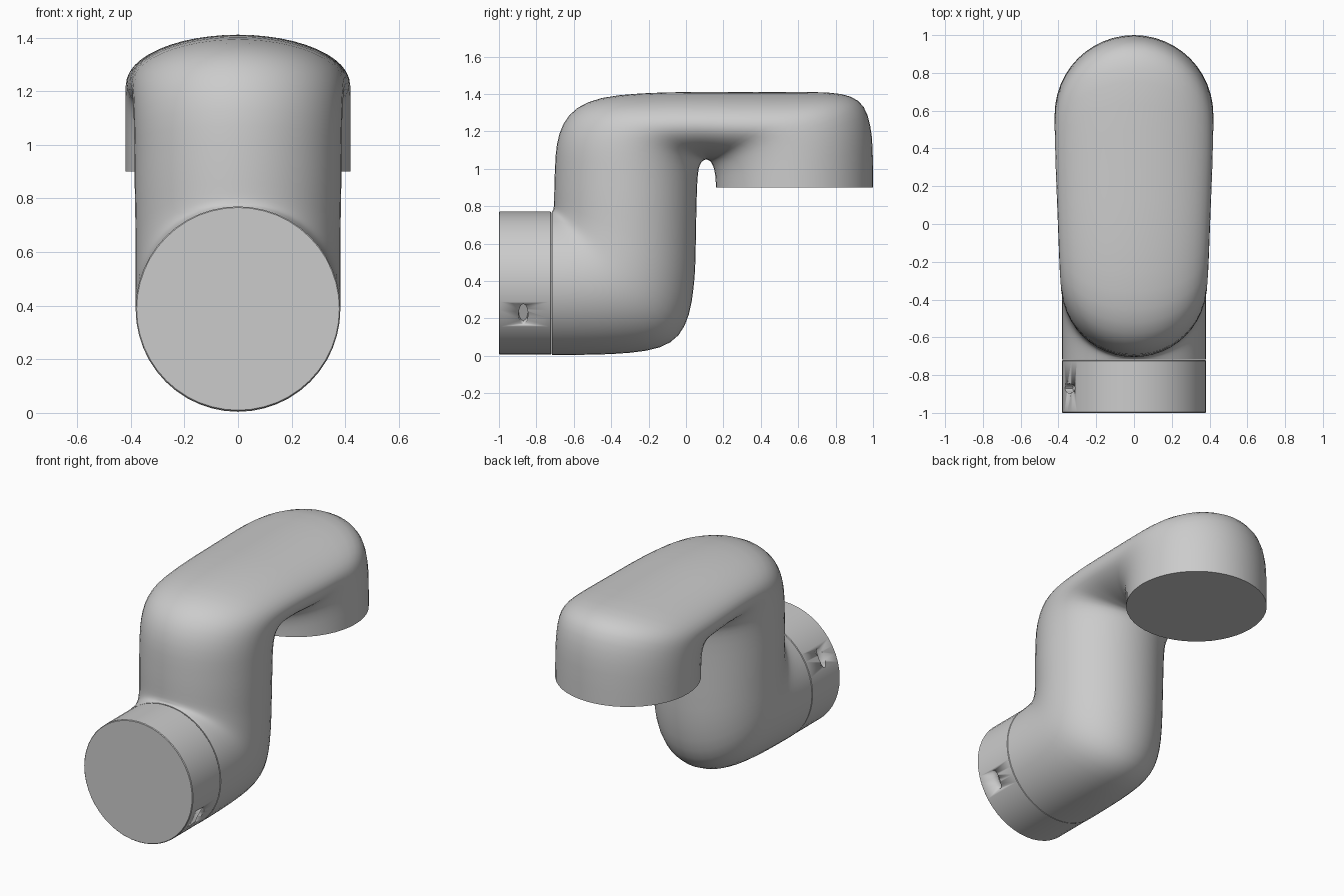
import bpy, bmesh, math
from mathutils import Vector, Matrix

if "Cube" in bpy.data.objects:
    bpy.data.objects.remove(bpy.data.objects["Cube"])

SEG = 48


def finish(name, bm, angle=35):
    bmesh.ops.recalc_face_normals(bm, faces=bm.faces[:])
    mesh = bpy.data.meshes.new(name)
    bm.to_mesh(mesh)
    bm.free()
    ob = bpy.data.objects.new(name, mesh)
    bpy.context.collection.objects.link(ob)
    bpy.ops.object.select_all(action='DESELECT')
    bpy.context.view_layer.objects.active = ob
    ob.select_set(True)
    bpy.ops.object.shade_smooth_by_angle(angle=math.radians(angle))
    return ob


def loft(sections):
    # each section: outer y, outer z, inner y, inner z, half width in x
    bm = bmesh.new()
    rings = []
    for ay, az, by, bz, w in sections:
        a, b = Vector((0, ay, az)), Vector((0, by, bz))
        mid, half = (a + b) / 2, (a - b) / 2
        rings.append([bm.verts.new(mid + half * math.cos(t) + Vector((w * math.sin(t), 0, 0)))
                      for t in (2 * math.pi * i / SEG for i in range(SEG))])
    for r, s in zip(rings, rings[1:]):
        for i in range(SEG):
            j = (i + 1) % SEG
            bm.faces.new((r[i], r[j], s[j], s[i]))
    bm.faces.new(rings[0])
    bm.faces.new(rings[-1])
    return bm


def refine(rows, steps=2):
    # Catmull-Rom smoothing between the key sections
    out = []
    for k in range(len(rows) - 1):
        p0, p1, p2 = rows[max(k - 1, 0)], rows[k], rows[k + 1]
        p3 = rows[min(k + 2, len(rows) - 1)]
        for s in range(steps):
            t = s / steps
            out.append([0.5 * (2 * b + (c - a) * t + (2 * a - 5 * b + 4 * c - d) * t * t
                               + (3 * b - a - 3 * c + d) * t ** 3)
                        for a, b, c, d in zip(p0, p1, p2, p3)])
    return out + [rows[-1]]


# double-bend pipe: lower elbow, upright, flattened top run, downturned outlet
pipe = [
    (-.717, .770, -.717, .004, .382),
    (-.713, .775, -.50, .006, .382),
    (-.710, .780, -.30, .016, .382),
    (-.709, .785, -.14, .045, .382),
    (-.708, .790, -.04, .11, .382),
    (-.707, .795, .015, .22, .382),
    (-.706, .802, .04, .36, .382),
    (-.705, .825, .05, .50, .382),
    (-.704, .90, .055, .75, .385),
    (-.70, 1.01, .06, .92, .386),
    (-.69, 1.13, .068, 1.0, .388),
    (-.655, 1.24, .08, 1.03, .39),
    (-.58, 1.325, .088, 1.04, .393),
    (-.45, 1.378, .096, 1.046, .396),
    (-.25, 1.402, .102, 1.048, .40),
    (0, 1.41, .108, 1.05, .405),
    (.25, 1.41, .114, 1.049, .41),
    (.50, 1.41, .12, 1.046, .415),
    (.75, 1.408, .13, 1.04, .418),
    (.88, 1.385, .138, 1.028, .42),
    (.95, 1.33, .146, 1.01, .42),
    (.985, 1.23, .153, .985, .42),
    (.998, 1.10, .158, .95, .42),
    (1.0, .90, .16, .90, .42),
]
finish("bent_pipe", loft(refine(pipe)))

# collar around the front inlet
CZ, R = .388, .382
collar = finish("inlet_collar", loft([(y, CZ + r, y, CZ - r, r) for y, r in
                                      ((-1, R - .004), (-.996, R), (-.724, R), (-.72, R - .004))]))

# two opposite oval recesses in the collar
for name, deg in (("right_hole_cutter", -26), ("left_hole_cutter", 154)):
    a = math.radians(deg)
    bm = bmesh.new()
    bmesh.ops.create_cone(bm, cap_ends=True, segments=20, radius1=1, radius2=1, depth=1)
    bmesh.ops.scale(bm, vec=(.06, .025, .1), verts=bm.verts[:])
    spin = Matrix.Rotation(math.pi / 2 - a, 4, 'Y')
    place = Matrix.Translation((R * math.cos(a), -.87, CZ + R * math.sin(a)))
    bmesh.ops.transform(bm, matrix=place @ spin, verts=bm.verts[:])
    cutter = finish(name, bm)
    cutter.hide_render = True
    cutter.hide_set(True)
    cutter.display_type = 'WIRE'
    cut = collar.modifiers.new(name, 'BOOLEAN')
    cut.operation = 'DIFFERENCE'
    cut.solver = 'EXACT'
    cut.object = cutter
    # keep the cut ahead of any smoothing modifier
    collar.modifiers.move(len(collar.modifiers) - 1, 0)
